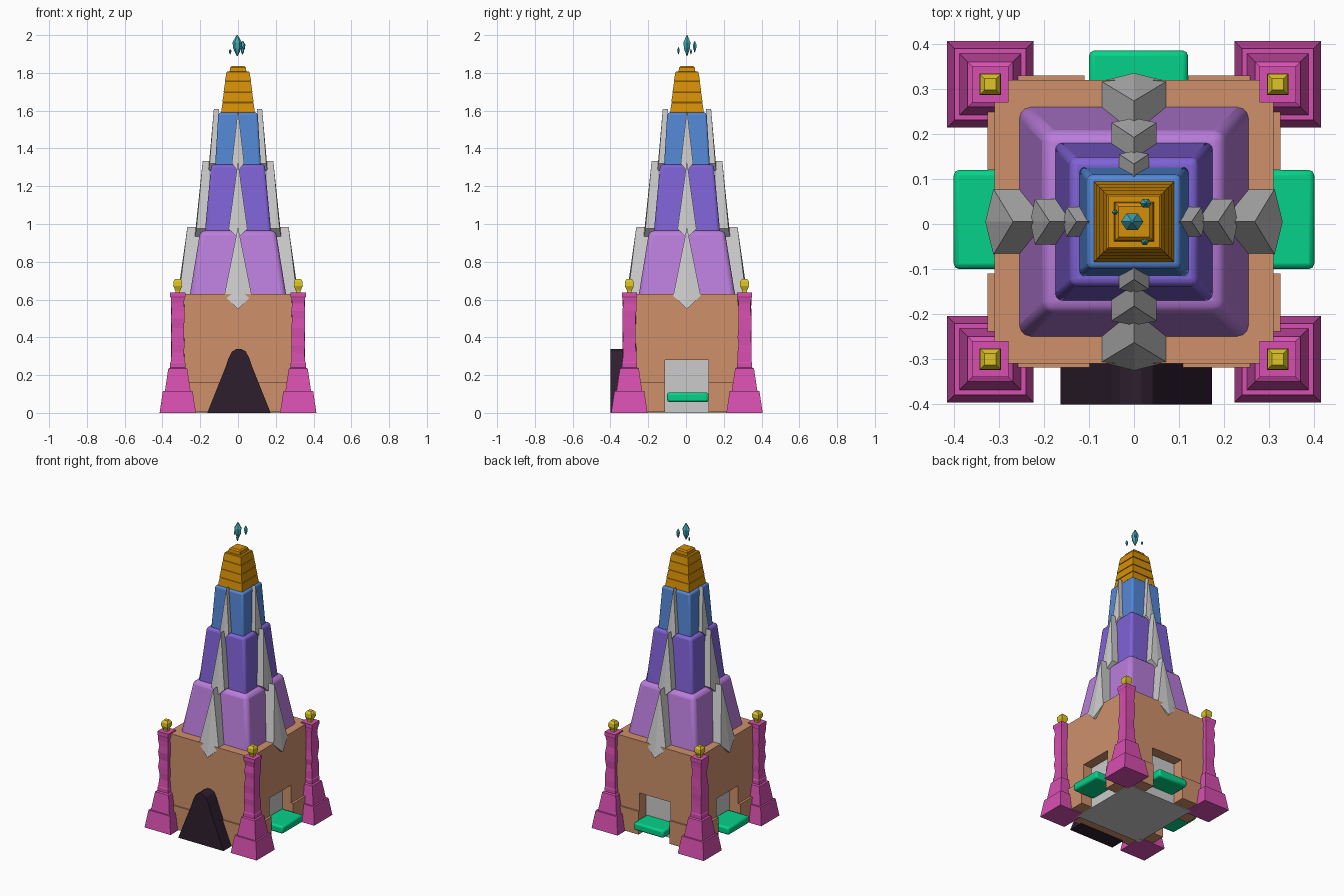
import bpy, bmesh, math, random
from mathutils import Vector

if "Cube" in bpy.data.objects:
    bpy.data.objects.remove(bpy.data.objects["Cube"])

random.seed(4)
CY = 0.005  # small offset of the tower body along y


def colour(name, r, g, b):
    m = bpy.data.materials.new(name)
    m.diffuse_color = [(c / 255) ** 2.2 for c in (r, g, b)] + [1]
    m.use_nodes = True
    m.node_tree.nodes["Principled BSDF"].inputs["Base Color"].default_value = m.diffuse_color
    return m


SAND = colour("sand", 205, 143, 107)
PINK = colour("pink", 214, 80, 174)
YELLOW = colour("yellow", 222, 196, 42)
LILAC = colour("lilac", 184, 124, 218)
VIOLET = colour("violet", 126, 98, 212)
BLUE = colour("blue", 84, 134, 212)
GOLD = colour("gold", 212, 142, 16)
GREEN = colour("green", 14, 208, 136)
DARK = colour("dark", 50, 36, 50)
TEAL = colour("teal", 70, 170, 180)


def finish(name, bm, mat=None, bevel=0, segments=2):
    bmesh.ops.recalc_face_normals(bm, faces=bm.faces)
    me = bpy.data.meshes.new(name)
    bm.to_mesh(me)
    bm.free()
    ob = bpy.data.objects.new(name, me)
    bpy.context.collection.objects.link(ob)
    if mat:
        me.materials.append(mat)
    if bevel:
        mod = ob.modifiers.new("bevel", 'BEVEL')
        mod.width, mod.segments = bevel, segments
        bpy.context.view_layer.objects.active = ob
        ob.select_set(True)
        bpy.ops.object.shade_smooth_by_angle(angle=math.radians(40))
        ob.select_set(False)
    return ob


def loft(bm, rings):
    """Skin a stack of point rings and cap both ends."""
    rows = [[bm.verts.new(p) for p in ring] for ring in rings]
    n = len(rows[0])
    for a, b in zip(rows, rows[1:]):
        for i in range(n):
            bm.faces.new((a[i], a[(i + 1) % n], b[(i + 1) % n], b[i]))
    bm.faces.new(rows[0][::-1])
    bm.faces.new(rows[-1])
    return rows


def square(cx, cy, z, h):
    return [(cx + sx * h, cy + sy * h, z) for sx, sy in ((-1, -1), (1, -1), (1, 1), (-1, 1))]


def square_tower(name, cx, cy, profile, mat, bevel=0, segments=2):
    bm = bmesh.new()
    loft(bm, [square(cx, cy, z, h) for z, h in profile])
    return finish(name, bm, mat, bevel, segments)


def box(name, x0, x1, y0, y1, z0, z1, mat=None, bevel=0):
    bm = bmesh.new()
    loft(bm, [[(x0, y0, z), (x1, y0, z), (x1, y1, z), (x0, y1, z)] for z in (z0, z1)])
    return finish(name, bm, mat, bevel)


# main block with a slightly wider plinth, and three door alcoves cut out
base = box("base_block", -0.31, 0.31, -0.31, 0.32, 0.005, 0.63, SAND)
plinth = box("base_plinth", -0.325, 0.325, -0.318, 0.33, 0.005, 0.16, SAND)
cutters = [
    box("alcove_right", 0.24, 0.5, -0.11, 0.12, -0.1, 0.28),
    box("alcove_left", -0.5, -0.24, -0.11, 0.12, -0.1, 0.28),
    box("alcove_back", -0.11, 0.12, 0.245, 0.5, -0.1, 0.28),
]
for c in cutters:
    c.hide_render = True
    c.hide_viewport = True
    for ob in (base, plinth):
        mod = ob.modifiers.new("alcove", 'BOOLEAN')
        mod.operation, mod.solver, mod.object = 'DIFFERENCE', 'EXACT', c

# grey inner core seen at the back of the alcoves and from below
box("inner_core", -0.245, 0.245, -0.245, 0.25, 0, 0.285)

# door steps
box("step_right", 0.24, 0.40, -0.10, 0.12, 0.057, 0.108, GREEN, 0.012)
box("step_left", -0.40, -0.24, -0.10, 0.12, 0.057, 0.108, GREEN, 0.012)
box("step_back", -0.10, 0.12, 0.24, 0.385, 0.057, 0.108, GREEN, 0.012)

# front gate: arched slab, rim, and two sunken leaves
half = [(0.168, 0), (0.068, 0.25), (0.055, 0.29), (0.036, 0.325), (0.012, 0.339)]
arch = half + [(-x, z) for x, z in reversed(half)]
bm = bmesh.new()
rows = loft(bm, [[(0.005 + x, y, z) for x, z in arch] for y in (-0.30, -0.40)])
front = next(f for f in bm.faces if all(v in rows[1] for v in f.verts))
bmesh.ops.inset_region(bm, faces=[front], thickness=0.017, depth=-0.014)
finish("front_gate", bm, DARK)
box("gate_middle_bar", -0.001, 0.011, -0.396, -0.38, 0.008, 0.315, DARK)

# corner pillars: flared foot, chipped shaft, lamp
for sx in (-1, 1):
    for sy in (-1, 1):
        px, py = sx * 0.319, CY + sy * 0.305
        square_tower("pillar_foot", px, py, [(0, 0.096), (0.115, 0.079), (0.115, 0.068), (0.235, 0.050), (0.24, 0.040)], PINK)
        bm = bmesh.new()
        zs = [0.235, 0.265, 0.27, 0.32, 0.36, 0.40, 0.45, 0.50, 0.54, 0.58, 0.61, 0.615, 0.638]
        hs = [0.040, 0.040] + [0.037] * 9 + [0.040, 0.040]
        rows = loft(bm, [square(px, py, z, h) for z, h in zip(zs, hs)])
        for row in rows[3:10]:
            for v in row:
                if random.random() < 0.35:
                    v.co.x += (px - v.co.x) * 0.14
                    v.co.y += (py - v.co.y) * 0.14
        finish("pillar_shaft", bm, PINK)
        square_tower("pillar_lamp", px, py, [(0.63, 0.012), (0.648, 0.013), (0.672, 0.024), (0.696, 0.023), (0.71, 0.013)], YELLOW)

# three tapered, softened tiers
square_tower("lower_tier", 0, CY, [(0.60, 0.259), (0.965, 0.200)], LILAC, 0.025, 3)
square_tower("middle_tier", 0, CY, [(0.93, 0.178), (1.315, 0.142)], VIOLET, 0.016, 3)
square_tower("upper_tier", 0, CY, [(1.28, 0.123), (1.59, 0.104)], BLUE, 0.012, 3)

# stepped golden crown
levels = [1.585, 1.645, 1.70, 1.758, 1.808]
for i in range(4):
    h = 0.090 - i * 0.007
    square_tower("crown_step", 0, CY, [(levels[i], h), (levels[i + 1] - 0.004, h - 0.008), (levels[i + 1], h - 0.012)], GOLD)
square_tower("crown_cap", 0, CY, [(1.80, 0.045), (1.828, 0.042), (1.836, 0.034)], GOLD)


def fin(name, angle, w, inner, apex, wide, tip):
    """Kite-shaped buttress; apex, wide and tip are (radius, height)."""
    outer = [Vector((0, -apex[0], apex[1])), Vector((w, -wide[0], wide[1])),
             Vector((0, -tip[0], tip[1])), Vector((-w, -wide[0], wide[1]))]
    bm = bmesh.new()
    o = [bm.verts.new(p) for p in outer]
    b = [bm.verts.new((p.x, -inner, p.z)) for p in outer]
    bm.faces.new((o[0], o[2], o[1]))
    bm.faces.new((o[0], o[3], o[2]))
    for i in range(4):
        j = (i + 1) % 4
        bm.faces.new((o[i], o[j], b[j], b[i]))
    bm.faces.new(b)
    ob = finish(name, bm)
    ob.rotation_euler.z = angle
    ob.location.y = CY


# buttress fins on all four sides of each tier
for k in range(4):
    a = k * math.pi / 2
    fin("lower_fin", a, 0.073, 0.20, (0.268, 0.985), (0.312, 0.62), (0.33, 0.55))
    fin("middle_fin", a, 0.050, 0.15, (0.187, 1.333), (0.22, 0.975), (0.23, 0.925))
    fin("upper_fin", a, 0.033, 0.10, (0.128, 1.608), (0.15, 1.32), (0.157, 1.28))

# floating crystals
for x, y, z0, z1, r in ((-0.004, 0.005, 1.89, 2.0, 0.025), (0.026, 0.046, 1.908, 1.97, 0.013),
                        (-0.042, 0.026, 1.898, 1.926, 0.007), (0.024, -0.040, 1.897, 1.937, 0.009)):
    bm = bmesh.new()
    rings = []
    for t, s in ((0, 0.12), (0.35, 0.85), (0.65, 1), (1, 0.12)):
        rings.append([(x + r * s * math.cos(i * math.pi / 3), y + r * s * 0.85 * math.sin(i * math.pi / 3),
                       z0 + (z1 - z0) * t) for i in range(6)])
    loft(bm, rings)
    finish("crystal", bm, TEAL)
